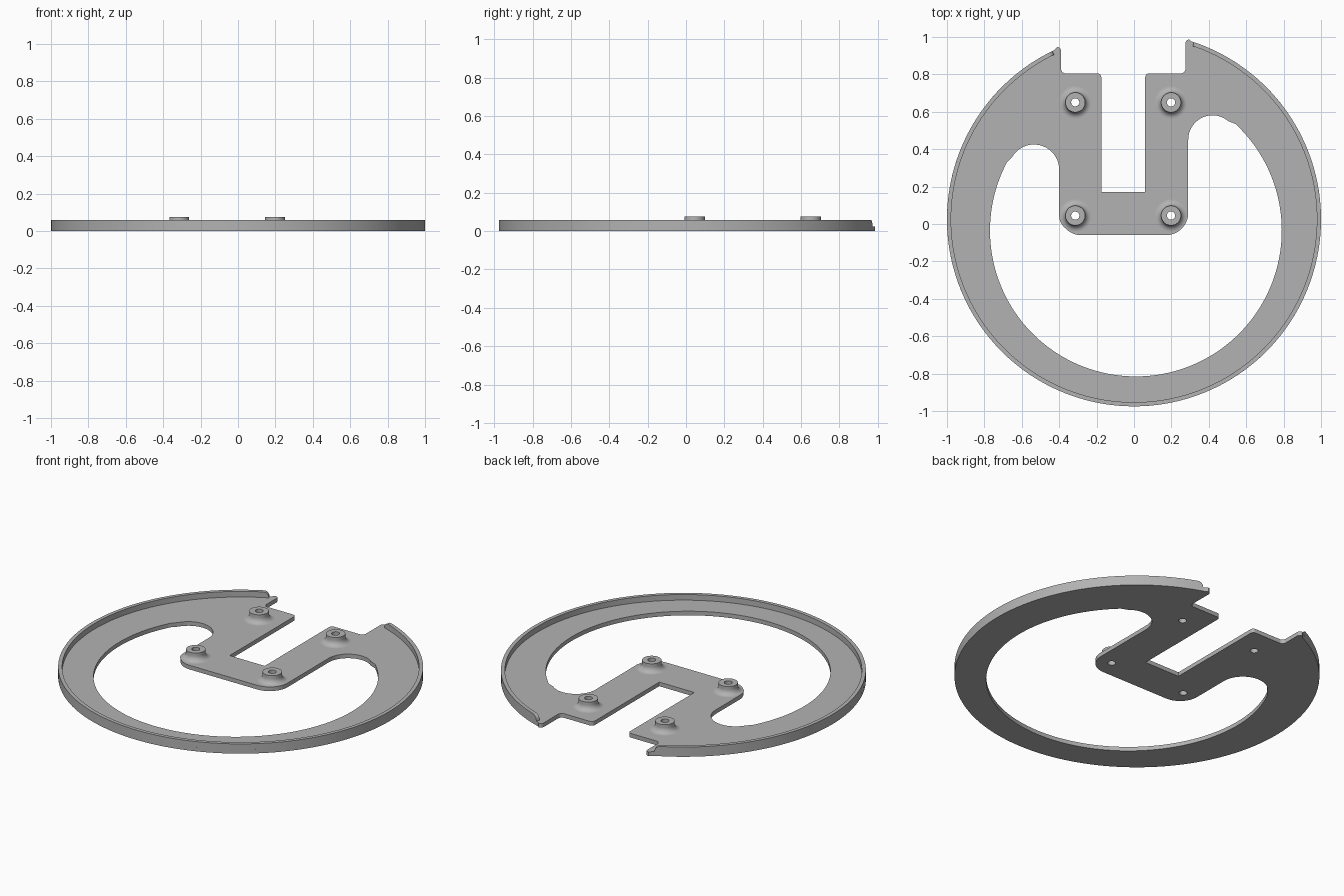
import bpy, bmesh
from math import sin, cos, pi, radians, atan2, degrees
from mathutils import Vector

default = bpy.data.objects.get("Cube")
if default:
    bpy.data.objects.remove(default, do_unlink=True)

PLATE, RIM_TOP, BOSS_TOP = 0.025, 0.059, 0.075
CENTRE = Vector((0, 0.025))
SCREWS = [(x, y) for x in (-0.314, 0.198) for y in (0.045, 0.65)]
SCREW_R = 0.022

grey = bpy.data.materials.new("plain grey")
grey.use_nodes = True
grey.diffuse_color = (0.45, 0.45, 0.45, 1)
grey.node_tree.nodes["Principled BSDF"].inputs["Base Color"].default_value = grey.diffuse_color


def finish(bm, name):
    bmesh.ops.recalc_face_normals(bm, faces=bm.faces)
    mesh = bpy.data.meshes.new(name)
    bm.to_mesh(mesh)
    bm.free()
    mesh.materials.append(grey)
    obj = bpy.data.objects.new(name, mesh)
    bpy.context.collection.objects.link(obj)
    bpy.ops.object.select_all(action='DESELECT')
    obj.select_set(True)
    bpy.context.view_layer.objects.active = obj
    bpy.ops.object.shade_smooth_by_angle(angle=radians(35))
    return obj


def arc(centre, r, start, end, n):
    """Points on an arc, angles in degrees."""
    steps = [radians(start + (end - start) * i / n) for i in range(n + 1)]
    return [Vector((centre[0] + r * cos(a), centre[1] + r * sin(a))) for a in steps]


def rounded(before, corners, after, n=8):
    """Round each (x, y, radius) right-angle corner of a path."""
    pts = [Vector(c[:2]) for c in corners]
    path = [before] + pts + [after]
    out = []
    for i, c in enumerate(corners):
        p, r = pts[i], c[2]
        if r == 0:
            out.append(p)
            continue
        u = (path[i] - p).normalized() * r
        v = (path[i + 2] - p).normalized() * r
        for k in range(n + 1):
            t = k / n * pi / 2
            out.append(p + u * (1 - sin(t)) + v * (1 - cos(t)))
    return out


# Outer outline: big disc edge, two tips and the rectangular slot
disc = arc(CENTRE, 1, 115.5, 432.2, 150)
notch = [(0.275, 0.986, 0.02), (0.275, 0.805, 0.025), (0.06, 0.805, 0.02),
         (0.06, 0.17, 0), (-0.175, 0.17, 0), (-0.175, 0.805, 0.02),
         (-0.39, 0.805, 0.025), (-0.39, 0.946, 0.02)]
outline = disc + rounded(Vector((0.295, 0.986)), notch, Vector((-0.41, 0.946)))

# Inner opening: large arc, a lobe on each side, and the bracket edge between
HUB, LEFT, RIGHT = Vector((0.01, -0.035)), Vector((0.42, 0.451)), Vector((-0.535, 0.29))
a_left = degrees(atan2(*reversed(LEFT - HUB)))
a_right = degrees(atan2(*reversed(RIGHT - HUB)))
opening = arc(HUB, 0.78, a_right + 3, 360 + a_left - 3, 110)
opening += arc(LEFT, 0.13, a_left, 180, 24)
opening += rounded(Vector((0.29, 0.4)), [(0.29, -0.06, 0.12), (-0.4, -0.06, 0.12)],
                   Vector((-0.4, 0.2)), 14)
opening += arc(RIGHT, 0.135, 0, a_right, 24)

# Flat base plate with screw holes
bm = bmesh.new()
loops = [outline, opening] + [arc(s, SCREW_R, 0, 345, 23) for s in SCREWS]
for loop in loops:
    vs = [bm.verts.new((p.x, p.y, 0)) for p in loop]
    for a, b in zip(vs, vs[1:] + vs[:1]):
        bm.edges.new((a, b))
bmesh.ops.remove_doubles(bm, verts=bm.verts, dist=0.0005)
bmesh.ops.triangle_fill(bm, edges=bm.edges[:], use_beauty=True)
top = bmesh.ops.extrude_face_region(bm, geom=bm.faces[:], use_keep_orig=True)["geom"]
bmesh.ops.translate(bm, vec=(0, 0, PLATE),
                    verts=[g for g in top if isinstance(g, bmesh.types.BMVert)])
finish(bm, "base_plate")

# Raised rim wall with rounded-off ends
bm = bmesh.new()
START, END, ROUND = 115.9, 431.3, 1.8
ease = [ROUND * (1 - cos(k / 8 * pi / 2)) for k in range(9)]
count = 150
span = END - START - 2 * ROUND
angles = ([START + e for e in ease]
          + [START + ROUND + span * i / count for i in range(1, count)]
          + [END - e for e in reversed(ease)])
rings = []
for a in angles:
    t = min(1, (a - START) / ROUND, (END - a) / ROUND)
    z = PLATE + 0.002 + (RIM_TOP - PLATE - 0.002) * max(0, 1 - (1 - t) ** 2) ** 0.5
    c, s = cos(radians(a)), sin(radians(a))
    rings.append([bm.verts.new((CENTRE.x + r * c, CENTRE.y + r * s, h))
                  for r, h in ((0.978, PLATE), (1, PLATE), (1, z), (0.978, z))])
for p, q in zip(rings, rings[1:]):
    for i in range(4):
        j = (i + 1) % 4
        bm.faces.new((p[i], p[j], q[j], q[i]))
bm.faces.new(rings[0])
bm.faces.new(rings[-1])
finish(bm, "rim_wall")

# Screw bosses with a flared foot
FLARE, BOSS_R = 0.033, 0.053
foot = [(BOSS_R + FLARE * (1 - sin(t)), PLATE + FLARE * (1 - cos(t)))
        for t in (k / 8 * pi / 2 for k in range(9))]
profile = foot + [(BOSS_R, BOSS_TOP), (SCREW_R, BOSS_TOP), (SCREW_R, PLATE)]
for side, (x, y) in zip(("right_front", "right_back", "left_front", "left_back"), SCREWS):
    bm = bmesh.new()
    vs = [bm.verts.new((r, 0, z)) for r, z in profile]
    edges = [bm.edges.new(e) for e in zip(vs, vs[1:])]
    bmesh.ops.spin(bm, geom=vs + edges, cent=(0, 0, 0), axis=(0, 0, 1),
                   angle=2 * pi, steps=48, use_merge=True)
    bmesh.ops.remove_doubles(bm, verts=bm.verts, dist=0.0001)
    finish(bm, side + "_screw_boss").location = (x, y, 0)
